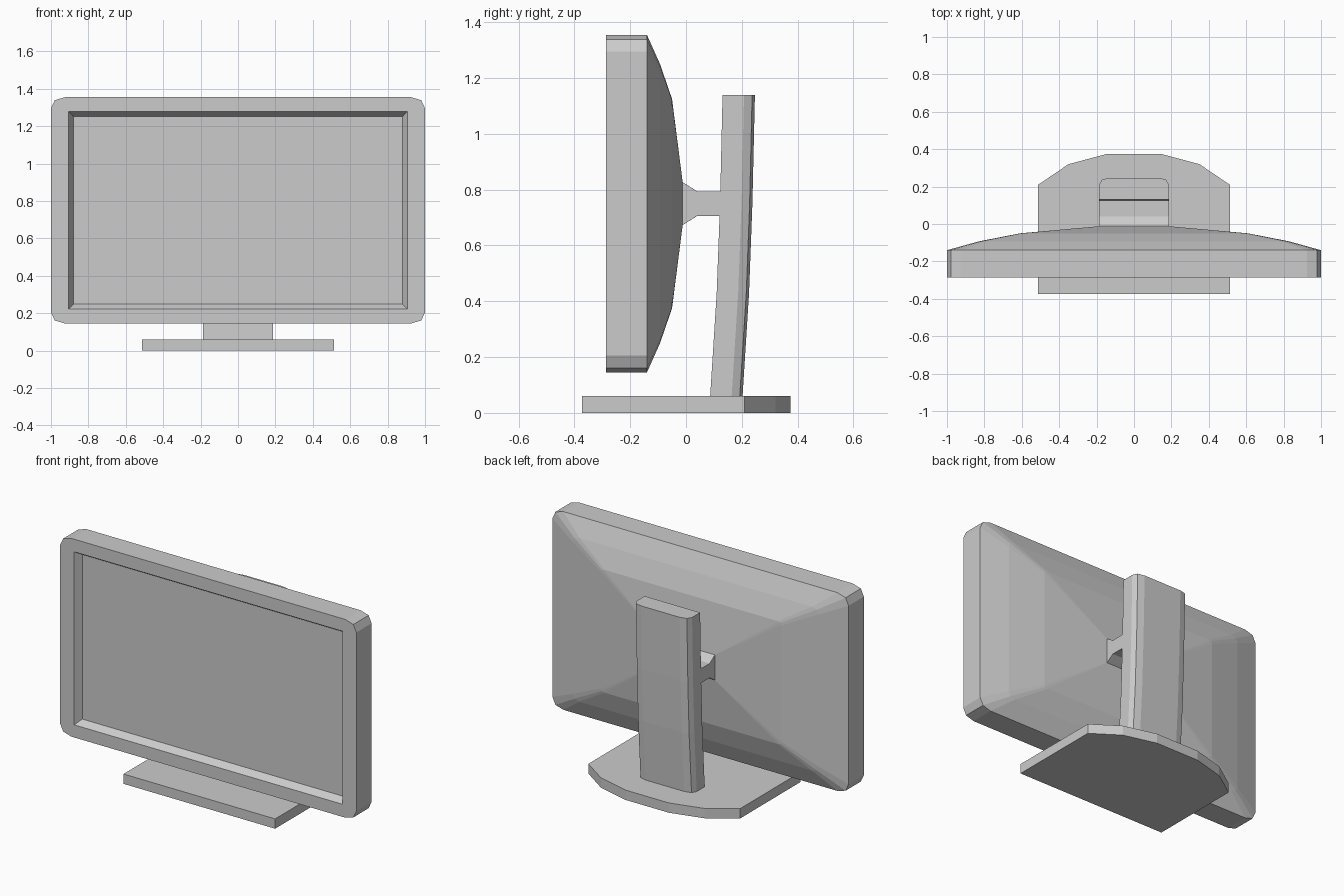
import bpy

if "Cube" in bpy.data.objects:
    bpy.data.objects.remove(bpy.data.objects["Cube"])


def loft(name, rings):
    """Bridge consecutive rings of equal point count and cap both ends."""
    n = len(rings[0])
    verts = [p for ring in rings for p in ring]
    faces = [(a + i, a + (i + 1) % n, a + n + (i + 1) % n, a + n + i)
             for a in range(0, n * (len(rings) - 1), n) for i in range(n)]
    faces += [tuple(reversed(range(n))), tuple(range(len(verts) - n, len(verts)))]
    mesh = bpy.data.meshes.new(name)
    mesh.from_pydata(verts, [], faces)
    obj = bpy.data.objects.new(name, mesh)
    bpy.context.collection.objects.link(obj)
    bpy.ops.object.select_all(action='DESELECT')
    bpy.context.view_layer.objects.active = obj
    obj.select_set(True)
    bpy.ops.object.mode_set(mode='EDIT')
    bpy.ops.mesh.select_all(action='SELECT')
    bpy.ops.mesh.normals_make_consistent(inside=False)
    bpy.ops.object.mode_set(mode='OBJECT')
    return obj


def screen_ring(w, h, y, cut):
    """Rectangle around z = 0.75 with two-segment clipped corners."""
    k = cut * 0.27
    corner = [(w, h - cut * 0.8), (w - k, h - k * 0.8), (w - cut, h)]
    pts = (corner + [(-x, z) for x, z in reversed(corner)]
           + [(-x, -z) for x, z in corner]
           + [(x, -z) for x, z in reversed(corner)])
    return [(x, y, 0.75 + z) for x, z in pts]


# Display: recessed panel, bezel, casing, domed back and mounting arm
display = [
    (0.880, 0.502, -0.245, 0.001),
    (0.905, 0.528, -0.287, 0.001),
    (1.000, 0.605, -0.287, 0.075),
    (1.000, 0.605, -0.140, 0.075),
    (0.830, 0.500, -0.093, 0.045),
    (0.610, 0.375, -0.050, 0.025),
    (0.187, 0.077, -0.012, 0.001),
    (0.187, 0.044, 0.040, 0.001),
    (0.187, 0.044, 0.135, 0.001),
]
loft("display", [screen_ring(*r) for r in display])

# Stand column: rounded-back section swept along a slight curve
half = [(0.187, 0.0), (0.187, 0.077), (0.172, 0.106), (0.13, 0.116)]
section = half + [(-x, y) for x, y in reversed(half)]
path = [(0.086, 0.05), (0.110, 0.43), (0.122, 0.75), (0.131, 1.14)]
loft("stand_column", [[(x, y + off, z) for x, y in section] for off, z in path])

# Base plate: straight front, faceted curved back
half = [(0.512, -0.373), (0.512, 0.21), (0.35, 0.32), (0.147, 0.374)]
outline = half + [(-x, y) for x, y in reversed(half)]
loft("base_plate", [[(x, y, z) for x, y in outline] for z in (0.0, 0.06)])
